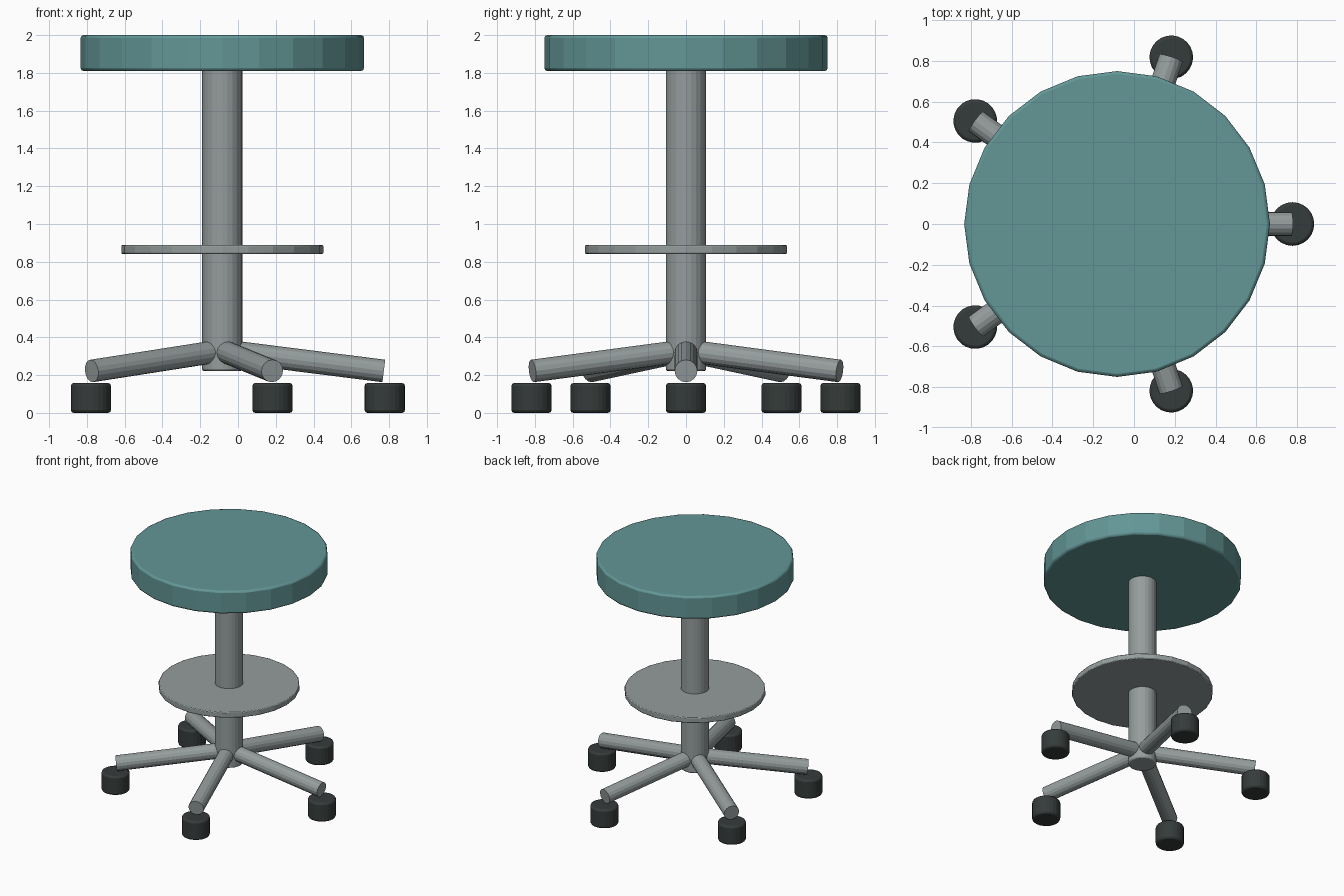
import bpy
from math import radians, cos, sin
from mathutils import Vector

cube = bpy.data.objects.get("Cube")
if cube:
    bpy.data.objects.remove(cube, do_unlink=True)

CX = -0.083          # axis of the post
LEG_REACH = 0.86     # axis to caster


def material(name, color):
    mat = bpy.data.materials.new(name)
    mat.use_nodes = True
    mat.diffuse_color = (*color, 1)
    bsdf = mat.node_tree.nodes["Principled BSDF"]
    bsdf.inputs["Base Color"].default_value = (*color, 1)
    return mat


teal = material("teal vinyl", (0.125, 0.305, 0.305))
metal = material("grey metal", (0.30, 0.335, 0.335))
rubber = material("dark rubber", (0.036, 0.044, 0.043))


def rod(name, start, end, radius, mat, sides=24, bevel=0.0, turn=0.0):
    """Capped cylinder between two points, with optional softened rims."""
    start, end = Vector(start), Vector(end)
    axis = end - start
    bpy.ops.mesh.primitive_cylinder_add(
        vertices=sides, radius=radius, depth=axis.length,
        location=(start + end) / 2)
    obj = bpy.context.object
    obj.name = name
    obj.rotation_euler = axis.to_track_quat('Z', 'Y').to_euler()
    if turn:
        obj.rotation_euler.z = turn
    obj.data.materials.append(mat)
    bpy.ops.object.shade_smooth_by_angle(angle=radians(10))
    if bevel:
        mod = obj.modifiers.new("soft rim", 'BEVEL')
        mod.width = bevel
        mod.segments = 2
        mod.limit_method = 'ANGLE'
        mod.angle_limit = radians(40)
    return obj


# Seat, post and foot rest share one axis
rod("seat", (CX, 0, 1.81), (CX, 0, 2.0), 0.75, teal, bevel=0.015)
rod("post", (CX, 0, 0.222), (CX, 0, 1.83), 0.107, metal, bevel=0.01)
rod("foot_rest", (CX, 0, 0.842), (CX, 0, 0.888), 0.535, metal, bevel=0.006)

# Five sloping legs, each over a caster
for i in range(5):
    a = radians(72 * i)
    out = Vector((cos(a), sin(a), 0))
    hub = Vector((CX, 0, 0))
    tip = hub + out * LEG_REACH
    rod(f"leg_{i + 1}", hub + Vector((0, 0, 0.33)),
        hub + out * (LEG_REACH - 0.005) + Vector((0, 0, 0.222)),
        0.06, metal, sides=16)
    rod(f"caster_{i + 1}", tip + Vector((0, 0, 0.0)),
        tip + Vector((0, 0, 0.158)), 0.107, rubber, bevel=0.015, turn=a)
